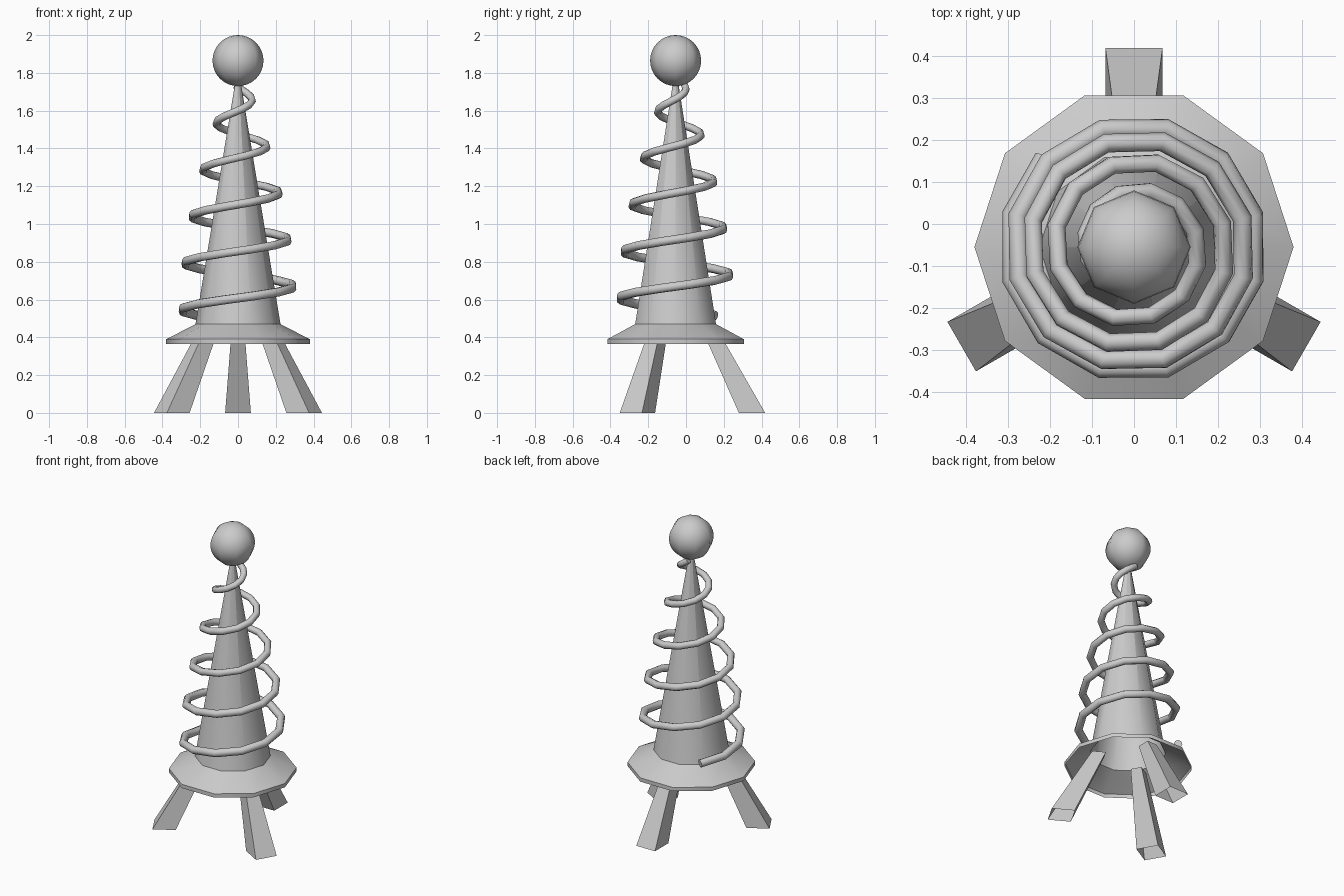
import bpy, bmesh, math
from mathutils import Matrix, Vector

if "Cube" in bpy.data.objects:
    bpy.data.objects.remove(bpy.data.objects["Cube"])

CY = -0.055                     # y of the vertical axis


def make_object(name, bm):
    mesh = bpy.data.meshes.new(name)
    bm.normal_update()
    bm.to_mesh(mesh)
    bm.free()
    obj = bpy.data.objects.new(name, mesh)
    bpy.context.collection.objects.link(obj)
    return obj


def smooth(obj, degrees):
    bpy.ops.object.select_all(action='DESELECT')
    obj.select_set(True)
    bpy.context.view_layer.objects.active = obj
    bpy.ops.object.shade_smooth_by_angle(angle=math.radians(degrees))


def bridge_rings(bm, rings):
    for a, b in zip(rings, rings[1:]):
        n = len(a)
        for i in range(n):
            j = (i + 1) % n
            bm.faces.new((a[i], a[j], b[j], b[i]))


# Ten-sided hollow spire with a flared skirt
bm = bmesh.new()
profile = [(0.38, 0.365), (0.38, 0.39), (0.225, 0.47), (0.003, 1.82)]
rings = []
for r, z in profile:
    rings.append([bm.verts.new((r * math.cos(k * math.tau / 10),
                                CY + r * math.sin(k * math.tau / 10), z))
                  for k in range(10)])
bridge_rings(bm, rings)
smooth(make_object("spire", bm), 40)

# Ball on the tip
bm = bmesh.new()
bmesh.ops.create_uvsphere(bm, u_segments=8, v_segments=16, radius=0.135,
                          matrix=Matrix.Translation((0, CY, 1.865)))
smooth(make_object("ball", bm), 60)

# Three splayed, hollow square legs
for name, angle in (("back_leg", 90), ("left_leg", 210), ("right_leg", 330)):
    bm = bmesh.new()
    turn = Matrix.Rotation(math.radians(angle), 3, 'Z')
    rings = []
    # inner distance, outer distance, half width, height
    for inner, outer, half, z in ((0.335, 0.474, 0.068, 0.0),
                                  (0.14, 0.222, 0.034, 0.44)):
        corners = ((inner, -half), (outer, -half), (outer, half), (inner, half))
        rings.append([bm.verts.new(turn @ Vector((x, y, z)) + Vector((0, CY, 0)))
                      for x, y in corners])
    bridge_rings(bm, rings)
    make_object(name, bm)

# Coil winding up around the spire, twelve straight pieces per turn
STEPS = 59
curve = bpy.data.curves.new("coil", 'CURVE')
curve.dimensions = '3D'
curve.bevel_depth = 0.025
curve.bevel_resolution = 2
curve.use_fill_caps = True
spline = curve.splines.new('POLY')
spline.points.add(STEPS)
for i, p in enumerate(spline.points):
    u = i / 12
    a = math.radians(135) + u * math.tau
    r = 0.30 * math.cos(u / 5.5 * math.pi / 2)
    p.co = (r * math.cos(a), CY + r * math.sin(a), 0.515 + 0.248 * u, 1)
    p.radius = 1 - 0.2 * i / STEPS
coil = bpy.data.objects.new("coil", curve)
bpy.context.collection.objects.link(coil)
bpy.ops.object.select_all(action='DESELECT')
coil.select_set(True)
bpy.context.view_layer.objects.active = coil
bpy.ops.object.convert(target='MESH')
smooth(bpy.context.view_layer.objects.active, 60)
